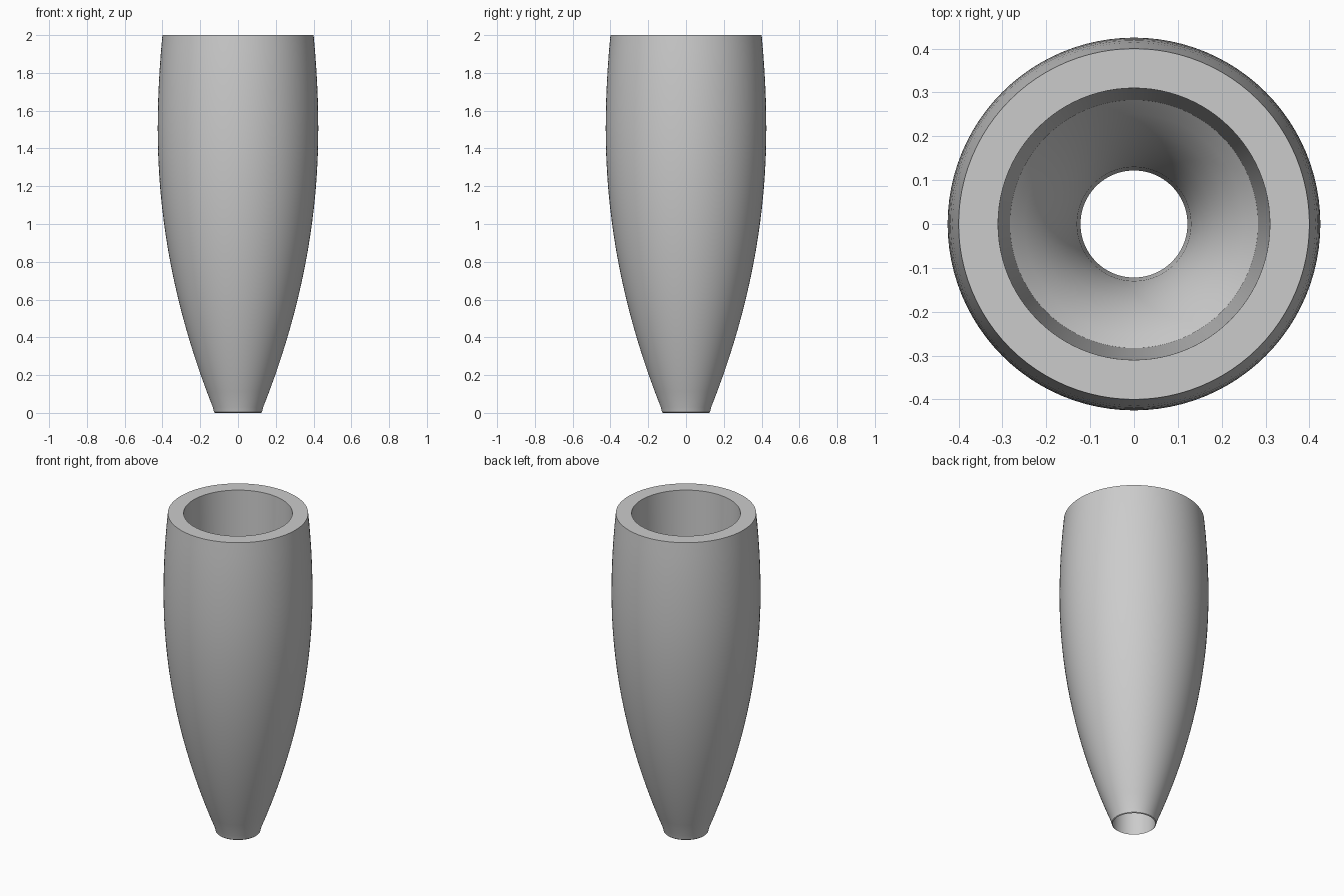
import bpy
import bmesh
import math

cube = bpy.data.objects.get("Cube")
if cube:
    bpy.data.objects.remove(cube, do_unlink=True)

SEGMENTS = 96
BULGE_Z, BULGE_R = 1.5, 0.425


def outer_radius(z):
    """Barrel curve: widest at the bulge, tapering both ways."""
    taper = 0.135 if z < BULGE_Z else 0.1
    return BULGE_R - taper * (z - BULGE_Z) ** 2


def make_material(name, value):
    mat = bpy.data.materials.new(name)
    mat.use_nodes = True
    colour = (value, value, value, 1)
    mat.diffuse_color = colour
    mat.node_tree.nodes["Principled BSDF"].inputs["Base Color"].default_value = colour
    return mat


def lathe(name, profile, material):
    """Revolve a closed (radius, height) profile around z."""
    bm = bmesh.new()
    verts = [bm.verts.new((r, 0, z)) for r, z in profile]
    edges = [bm.edges.new((a, b)) for a, b in zip(verts, verts[1:] + verts[:1])]
    bmesh.ops.spin(bm, geom=verts + edges, cent=(0, 0, 0), axis=(0, 0, 1),
                   angle=math.tau, steps=SEGMENTS, use_merge=True)
    bmesh.ops.remove_doubles(bm, verts=bm.verts, dist=0.0001)
    bmesh.ops.recalc_face_normals(bm, faces=bm.faces)
    mesh = bpy.data.meshes.new(name)
    bm.to_mesh(mesh)
    bm.free()
    mesh.materials.append(material)
    obj = bpy.data.objects.new(name, mesh)
    bpy.context.collection.objects.link(obj)
    bpy.ops.object.select_all(action="DESELECT")
    obj.select_set(True)
    bpy.context.view_layer.objects.active = obj
    bpy.ops.object.shade_smooth_by_angle(angle=math.radians(30))
    return obj


# Outer skin, from the rounded lower lip to the flat rim
steps = 24
outer = [(0.122, 0), (0.127, 0.004)]
outer += [(outer_radius(z), z) for z in
          (0.03 + 1.97 * i / steps for i in range(steps + 1))]

# Drafted bore, then a funnel easing into the narrow through hole
bore = [(0.31, 2), (0.283, 0.85), (0.25, 0.815), (0.215, 0.77),
        (0.18, 0.71), (0.15, 0.63), (0.13, 0.53), (0.122, 0.42)]

lathe("tapered_sleeve", outer + bore, make_material("plain grey", 0.6))
